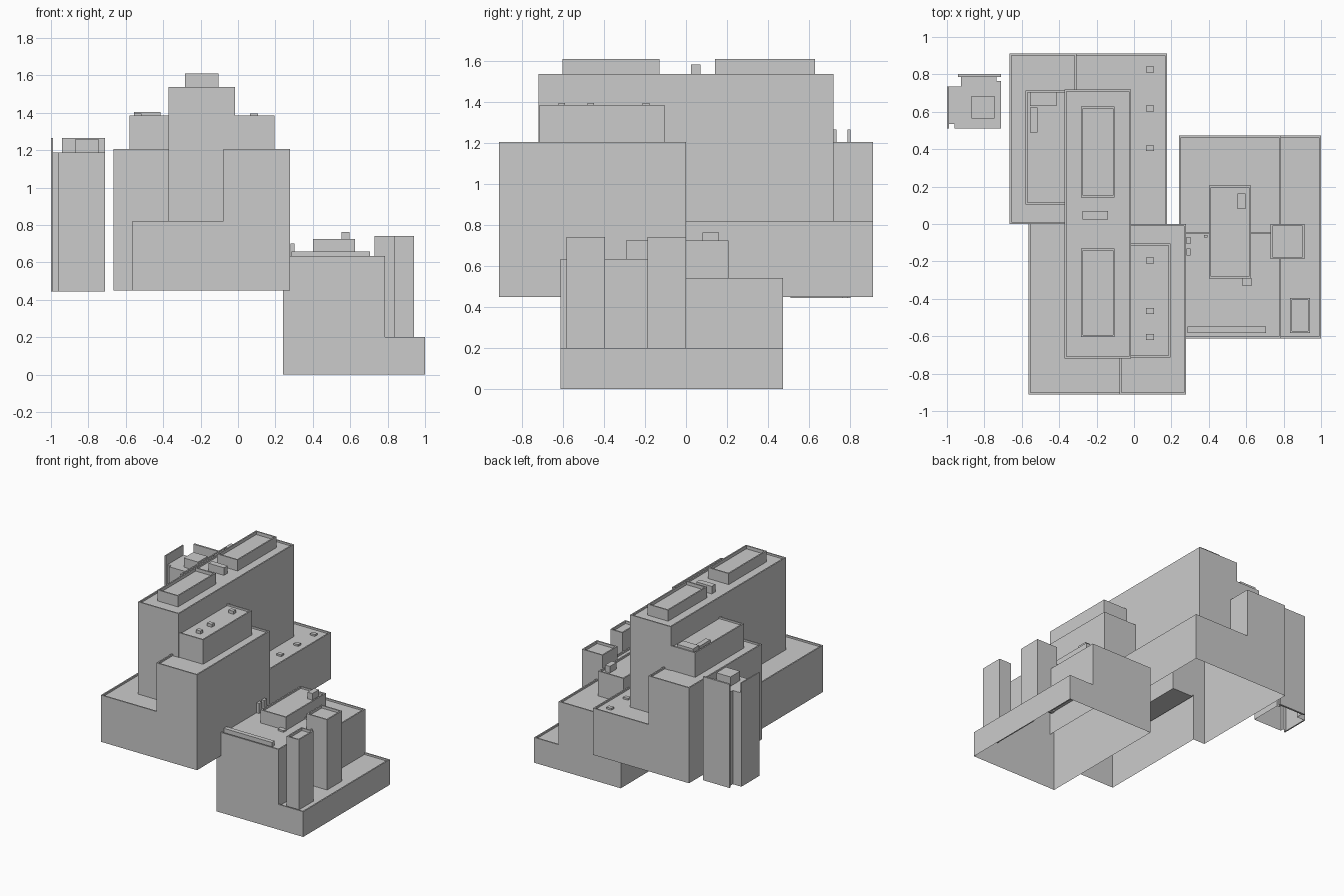
import bpy
import bmesh

cube = bpy.data.objects.get("Cube")
if cube:
    bpy.data.objects.remove(cube, do_unlink=True)

grey = bpy.data.materials.new("concrete_grey")
grey.use_nodes = True
GREY = (0.6, 0.6, 0.6, 1)
grey.diffuse_color = GREY
grey.node_tree.nodes["Principled BSDF"].inputs["Base Color"].default_value = GREY

RIM = 0.015    # parapet thickness
DEPTH = 0.014  # roof sunk below the parapet top


def prism(name, points, z0, z1, depth=0.0):
    """Extrude a plan outline; a depth above zero sinks the roof inside a parapet."""
    bm = bmesh.new()
    base = bm.faces.new([bm.verts.new((x, y, z0)) for x, y in points])
    ext = bmesh.ops.extrude_face_region(bm, geom=[base], use_keep_orig=True)
    top = [g for g in ext["geom"] if isinstance(g, bmesh.types.BMFace)][0]
    for v in top.verts:
        v.co.z = z1
    bmesh.ops.recalc_face_normals(bm, faces=bm.faces)
    if depth:
        bmesh.ops.inset_region(bm, faces=[top], thickness=RIM)
        inner = bmesh.ops.extrude_discrete_faces(bm, faces=[top])["faces"][0]
        for v in inner.verts:
            v.co.z -= depth
    bmesh.ops.recalc_face_normals(bm, faces=bm.faces)
    mesh = bpy.data.meshes.new(name)
    bm.to_mesh(mesh)
    bm.free()
    mesh.materials.append(grey)
    obj = bpy.data.objects.new(name, mesh)
    bpy.context.collection.objects.link(obj)
    return obj


def box(name, xs, ys, z0, z1, depth=0.0):
    (x0, x1), (y0, y1) = sorted(xs), sorted(ys)
    return prism(name, [(x0, y0), (x1, y0), (x1, y1), (x0, y1)], z0, z1, depth)


def open_bottom(obj, z):
    """Remove the underside so the volume is a hollow shell."""
    bm = bmesh.new()
    bm.from_mesh(obj.data)
    under = [f for f in bm.faces if f.normal.z < -0.9 and f.calc_center_median().z < z + 0.005]
    bmesh.ops.delete(bm, geom=under, context="FACES")
    bm.to_mesh(obj.data)
    bm.free()


def merge(name, parts, z):
    """Union the volumes into one shell without inner walls."""
    body = parts[0]
    bpy.context.view_layer.objects.active = body
    for part in parts[1:]:
        mod = body.modifiers.new("union", "BOOLEAN")
        mod.operation = "UNION"
        mod.solver = "EXACT"
        mod.object = part
        bpy.ops.object.modifier_apply(modifier=mod.name)
        bpy.data.objects.remove(part, do_unlink=True)
    body.name = name
    open_bottom(body, z)


# Main complex: two identical wings turned half a circle about the slab axis
AXIS = -0.193
BASE = 0.45
main = [box("slab_tower", (-0.371, -0.015), (-0.72, 0.72), 0.79, 1.537, DEPTH)]
for label, s, shift in (("front", 1, 0), ("back", -1, 0.025)):
    def wing(part, dx, dy, z0, z1, depth=DEPTH):
        main.append(box(f"{label}_{part}", [AXIS + s * d for d in dx],
                        [s * d for d in dy], z0, z1, depth))

    wing("low_wing", (-0.37, 0.115 + RIM), (-0.911, RIM), BASE, 0.82)
    wing("high_wing", (0.115, 0.472), (-0.911, 0), BASE, 1.205)
    wing("terrace_block", (0.178 - RIM, 0.388), (-0.715, -0.105), 1.18, 1.385)
    wing("roof_skylight", (-0.09, 0.09), (-0.603 - shift, -0.13 - shift / 2), 1.515, 1.61, 0.025)
merge("main_complex", main, BASE)
box("slab_roof_unit", (-0.275, -0.14), (0.025, 0.07), 1.52, 1.583)

# Small roof vents
for i, y in enumerate((0.825, 0.617, 0.405)):
    box(f"low_roof_vent_{i}", (0.065, 0.107), (y - 0.016, y + 0.016), 0.8, 0.82)
for i, y in enumerate((-0.195, -0.465, -0.605)):
    box(f"terrace_vent_{i}", (0.065, 0.107), (y - 0.016, y + 0.016), 1.365, 1.395)
box("terrace_plant_wide", (-0.555, -0.415), (0.63, 0.705), 1.365, 1.405)
box("terrace_plant_narrow", (-0.555, -0.515), (0.488, 0.622), 1.365, 1.395)

# Detached stair tower with two screen walls
STAIR = 0.445
core = [(-0.99, 0.535), (-0.96, 0.535), (-0.96, 0.51), (-0.71, 0.51), (-0.71, 0.765),
        (-0.735, 0.765), (-0.735, 0.787), (-0.925, 0.787), (-0.925, 0.735), (-0.99, 0.735)]
open_bottom(prism("stair_tower_core", core, STAIR, 1.187), STAIR)
box("stair_tower_side_screen", (-1.0, -0.99), (0.51, 0.735), STAIR, 1.265)
box("stair_tower_back_screen", (-0.942, -0.71), (0.787, 0.802), STAIR, 1.265)
box("stair_tower_roof_box", (-0.87, -0.745), (0.565, 0.685), 1.18, 1.26)

# Lower annex: podium, stepped main volume, service towers and penthouse
merge("annex", [
    box("annex_podium", (0.785 - RIM, 1.0), (-0.612, 0.472), 0, 0.2, DEPTH),
    box("annex_front", (0.241, 0.785), (-0.612, -0.043), 0, 0.635, DEPTH),
    box("annex_back", (0.241, 0.785), (-0.043 - RIM, 0.472), 0, 0.542, DEPTH),
    box("annex_tower_back", (0.73, 0.912), (-0.187, 0), 0.17, 0.742, 0.02),
    box("annex_tower_front", (0.833, 0.94), (-0.582, -0.395), 0.17, 0.742, 0.02),
    box("annex_penthouse", (0.402, 0.625), (-0.292, 0.207), 0.515, 0.725, DEPTH),
], 0)

# Annex roof equipment
box("penthouse_chimney", (0.553, 0.595), (0.08, 0.162), 0.7, 0.763)
box("annex_roof_unit", (0.578, 0.63), (-0.328, -0.292), 0.61, 0.634)
box("annex_roof_beam", (0.285, 0.705), (-0.583, -0.548), 0.61, 0.658)
box("annex_pipe", (0.375, 0.392), (-0.072, -0.06), 0.61, 0.634)
for i, y in enumerate((-0.088, -0.15)):
    box(f"annex_flue_{i}", (0.28, 0.302), (y - 0.018, y + 0.018), 0.61, 0.7)
